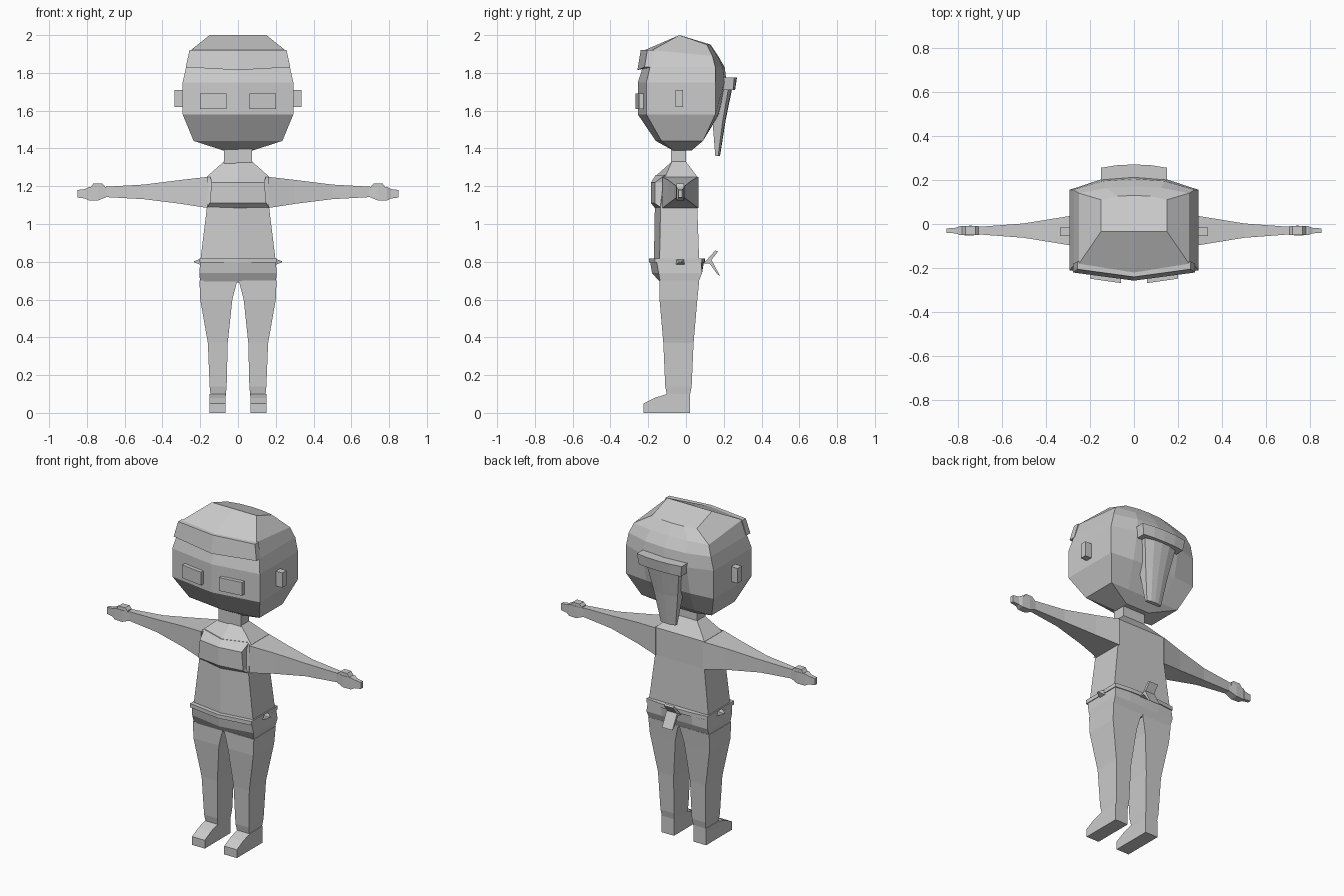
import bpy
import bmesh

cube = bpy.data.objects.get("Cube")
if cube:
    bpy.data.objects.remove(cube, do_unlink=True)

tone = (0.6, 0.6, 0.6, 1)
grey = bpy.data.materials.new("plain grey")
grey.use_nodes = True
grey.diffuse_color = tone
grey.node_tree.nodes["Principled BSDF"].inputs["Base Color"].default_value = tone


def loft(name, rings, mirror=False):
    """Skin closed rings of points and cap both ends."""
    bm = bmesh.new()
    loops = [[bm.verts.new(point) for point in ring] for ring in rings]
    count = len(loops[0])
    for lower, upper in zip(loops, loops[1:]):
        for i in range(count):
            j = (i + 1) % count
            bm.faces.new((lower[i], lower[j], upper[j], upper[i]))
    bm.faces.new(reversed(loops[0]))
    bm.faces.new(loops[-1])
    bmesh.ops.recalc_face_normals(bm, faces=bm.faces)
    mesh = bpy.data.meshes.new(name)
    bm.to_mesh(mesh)
    bm.free()
    mesh.materials.append(grey)
    part = bpy.data.objects.new(name, mesh)
    bpy.context.collection.objects.link(part)
    if mirror:
        part.modifiers.new("Mirror", 'MIRROR').use_mirror_merge = False


def ring(z, wide, front, back, bow=0, hump=0, dip=0, drop=0):
    """Symmetric level outline: bow pushes the front centre out and dip lowers
    it, hump rounds the back and drop lowers it."""
    half = [(0, front - bow, z - dip), (wide, front, z), (wide, back, z - drop),
            (wide / 2, back + hump * 0.8, z - drop), (0, back + hump, z - drop)]
    return half + [(-x, y, height) for x, y, height in half[3:0:-1]]


def slab(z, middle, wide, front, back):
    """Level rectangle centred on x = middle."""
    left, right = middle - wide / 2, middle + wide / 2
    return [(left, front, z), (right, front, z), (right, back, z), (left, back, z)]


def limb(x, deep, high, y=-0.03, z=1.16):
    """Upright rectangle across an arm that points sideways."""
    return [(x, y + side * deep / 2, z + rise * high / 2)
            for side, rise in ((-1, -1), (1, -1), (1, 1), (-1, 1))]


def extrude_side(name, inner, outer, outline, mirror=False):
    """Side outline stretched across x."""
    loft(name, [[(x, y, z) for y, z in outline] for x in (inner, outer)], mirror)


# Head, closing in a sloped crown
loft("head", [
    ring(z=1.39, wide=0.08, front=-0.07, back=0.03),
    ring(z=1.44, wide=0.235, front=-0.13, back=0.09, bow=0.03),
    ring(z=1.58, wide=0.293, front=-0.21, back=0.155, bow=0.045, hump=0.02),
    ring(z=1.75, wide=0.293, front=-0.21, back=0.155, bow=0.045, hump=0.06),
    ring(z=1.83, wide=0.275, front=-0.19, back=0.155, bow=0.045, hump=0.05, dip=0.02),
    ring(z=1.92, wide=0.25, front=-0.18, back=0.14, bow=0.04, hump=0.03, drop=0.03),
    ring(z=2, wide=0.15, front=-0.035, back=0.11, hump=0.02, drop=0.05),
])

# Fringe band over the forehead
loft("fringe", [
    ring(z=1.83, wide=0.277, front=-0.22, back=-0.18, bow=0.037, dip=0.015),
    ring(z=1.92, wide=0.257, front=-0.205, back=-0.17, bow=0.035),
])

# Eyes follow the slant of the face
inner_eye, outer_eye = (0.06, -0.268), (0.2, -0.248)
loft("eye", [[(*inner_eye, z), (*outer_eye, z), (outer_eye[0], -0.2, z), (inner_eye[0], -0.2, z)]
             for z in (1.61, 1.69)], mirror=True)

# Ears
loft("ear", [slab(z, middle=0.31, wide=0.05, front=-0.055, back=-0.015)
             for z in (1.62, 1.71)], mirror=True)

# Hair tie and ponytail
loft("hair_tie", [
    ring(z=1.71, wide=0.14, front=0.18, back=0.25, hump=0.01),
    ring(z=1.775, wide=0.15, front=0.18, back=0.255, hump=0.015),
])
loft("ponytail", [
    ring(z=1.36, wide=0.05, front=0.155, back=0.17, hump=0.01),
    ring(z=1.55, wide=0.08, front=0.14, back=0.195, hump=0.015),
    ring(z=1.72, wide=0.11, front=0.17, back=0.225, hump=0.02),
])

# Neck and torso
loft("neck", [slab(z, middle=0, wide=0.15, front=-0.08, back=0) for z in (1.32, 1.4)])
loft("torso", [
    ring(z=0.8, wide=0.2, front=-0.14, back=0.07, bow=0.03),
    ring(z=1.085, wide=0.165, front=-0.135, back=0.06, bow=0.03),
    ring(z=1.25, wide=0.165, front=-0.11, back=0.06, bow=0.055),
    ring(z=1.33, wide=0.075, front=-0.075, back=0),
])
loft("chest", [
    ring(z=1.085, wide=0.165, front=-0.13, back=-0.08, bow=0.035),
    ring(z=1.11, wide=0.15, front=-0.165, back=-0.08, bow=0.02),
    ring(z=1.22, wide=0.14, front=-0.165, back=-0.08, bow=0.02),
    ring(z=1.26, wide=0.15, front=-0.11, back=-0.08, bow=0.05),
])

# Arms with hands and thumbs
loft("arm", [
    limb(x=0.16, deep=0.19, high=0.165, z=1.167),
    limb(x=0.3, deep=0.13, high=0.127, z=1.17),
    limb(x=0.5, deep=0.065, high=0.077, z=1.17),
    limb(x=0.7, deep=0.035, high=0.055, z=1.17),
], mirror=True)
loft("hand", [
    limb(x=0.69, deep=0.035, high=0.05, z=1.17),
    limb(x=0.74, deep=0.045, high=0.07),
    limb(x=0.79, deep=0.04, high=0.07),
    limb(x=0.81, deep=0.025, high=0.05),
    limb(x=0.85, deep=0.02, high=0.04),
], mirror=True)
loft("thumb", [
    limb(x=0.705, deep=0.04, high=0.02, z=1.19),
    limb(x=0.72, deep=0.04, high=0.03, z=1.2),
    limb(x=0.765, deep=0.04, high=0.03, z=1.2),
    limb(x=0.78, deep=0.04, high=0.02, z=1.185),
], mirror=True)

# Belt with side knots and trailing tails
loft("belt", [ring(z, wide=0.205, front=-0.165, back=0.085, bow=0.03, hump=0.015)
              for z in (0.795, 0.818)])
loft("belt_knot", [
    limb(x=0.2, deep=0.045, high=0.03, z=0.8),
    limb(x=0.233, deep=0.015, high=0.006, z=0.8),
], mirror=True)
extrude_side("belt_tail_upper", -0.03, 0.03,
             [(0.09, 0.79), (0.12, 0.79), (0.17, 0.855), (0.155, 0.86), (0.11, 0.81)])
extrude_side("belt_tail_lower", -0.035, 0.035,
             [(0.09, 0.79), (0.135, 0.81), (0.18, 0.725), (0.165, 0.735), (0.125, 0.79)])

# Hips and trousers
loft("hips", [
    ring(z=0.69, wide=0.2, front=-0.135, back=0.065),
    ring(z=0.74, wide=0.205, front=-0.145, back=0.085, bow=0.035),
    ring(z=0.8, wide=0.2, front=-0.155, back=0.08, bow=0.035, hump=0.015),
])
loft("leg", [
    slab(z=0.09, middle=0.105, wide=0.08, front=-0.1, back=0.02),
    slab(z=0.14, middle=0.105, wide=0.09, front=-0.11, back=0.03),
    slab(z=0.37, middle=0.107, wide=0.105, front=-0.12, back=0.04),
    slab(z=0.6, middle=0.115, wide=0.17, front=-0.14, back=0.06),
    slab(z=0.7, middle=0.104, wide=0.2, front=-0.14, back=0.07),
], mirror=True)

# Shoes
heel, toe = 0.022, -0.225
extrude_side("shoe", 0.065, 0.15, [(toe, 0), (heel, 0), (heel, 0.1), (-0.1, 0.1),
                                   (-0.165, 0.08), (toe, 0.05)], mirror=True)
